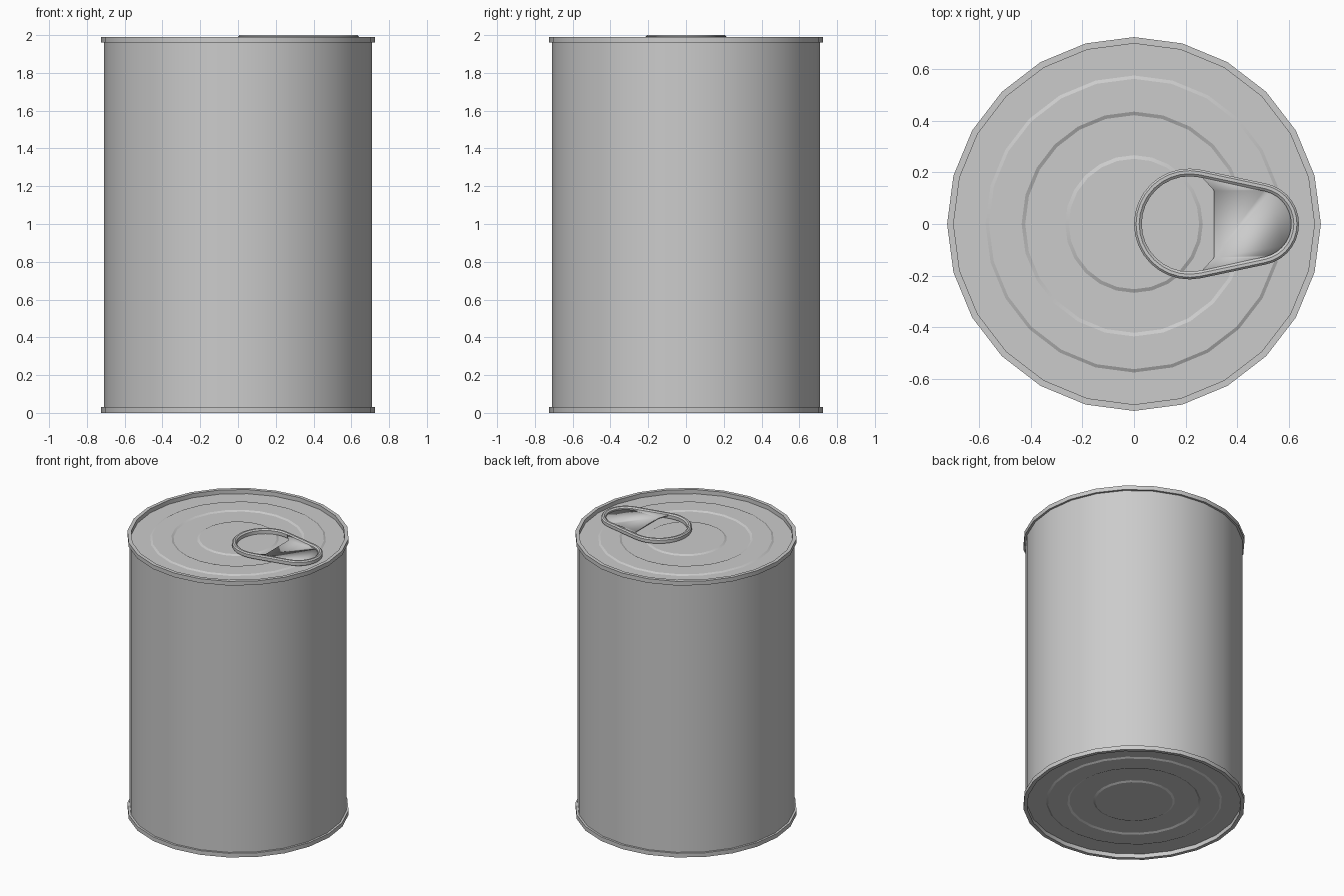
import bpy, bmesh, math

if "Cube" in bpy.data.objects:
    bpy.data.objects.remove(bpy.data.objects["Cube"])

SIDES = 24
TOP = 1.99


def finish(name, bm):
    bmesh.ops.remove_doubles(bm, verts=bm.verts, dist=1e-5)
    bmesh.ops.recalc_face_normals(bm, faces=bm.faces)
    me = bpy.data.meshes.new(name)
    bm.to_mesh(me)
    bm.free()
    ob = bpy.data.objects.new(name, me)
    bpy.context.collection.objects.link(ob)
    bpy.context.view_layer.objects.active = ob
    ob.select_set(True)
    bpy.ops.object.shade_smooth_by_angle(angle=math.radians(25))
    ob.select_set(False)
    return ob


def bridge(bm, loops, closed=False):
    rings = [[bm.verts.new(p) for p in loop] for loop in loops]
    pairs = list(zip(rings, rings[1:]))
    if closed:
        pairs.append((rings[-1], rings[0]))
    for a, b in pairs:
        for i in range(len(a)):
            j = (i + 1) % len(a)
            bm.faces.new((a[i], a[j], b[j], b[i]))
    return rings


def lathe(name, profile, cap=False):
    bm = bmesh.new()
    step = math.tau / SIDES
    rings = bridge(bm, [[(r * math.cos(i * step), r * math.sin(i * step), z)
                         for i in range(SIDES)] for r, z in profile])
    if cap:
        bm.faces.new(rings[-1])
    return finish(name, bm)


# Can wall
lathe("can_wall", [(0.71, 0.02), (0.71, TOP - 0.02)])

# Seamed ends with pressed concentric steps: radius, depth below the rim
END = [(0.708, 0.03), (0.725, 0.03), (0.725, 0), (0.70, 0), (0.70, 0.03),
       (0.576, 0.03), (0.563, 0.023), (0.436, 0.023), (0.422, 0.03),
       (0.267, 0.03), (0.253, 0.023)]
lathe("top_lid", [(r, TOP - d) for r, d in END], cap=True)
lathe("bottom_lid", [(r, d) for r, d in END], cap=True)

# Pull tab: teardrop outline made of a big and a small arc
BIG, SMALL, R1, R2 = 0.215, 0.48, 0.215, 0.16
A = math.acos((R1 - R2) / (SMALL - BIG))


def arc(cx, r, a0, a1, n, z):
    return [(cx + r * math.cos(a0 + (a1 - a0) * i / n),
             r * math.sin(a0 + (a1 - a0) * i / n), z) for i in range(n + 1)]


def teardrop(off, z):
    return (arc(BIG, R1 - off, A, math.tau - A, 18, z)
            + arc(SMALL, R2 - off, -A, A, 14, z))


# Rolled edge of the tab
bm = bmesh.new()
bridge(bm, [teardrop(o, z) for o, z in
            [(0.004, 1.966), (0, 1.972), (0, 1.992), (0.008, 2.0),
             (0.02, 2.0), (0.03, 1.992), (0.03, 1.968)]], closed=True)
finish("tab_rim", bm)

# Plate across the narrow half of the tab, with folded sides
bm = bmesh.new()
low, high, cut, half = 1.982, 1.994, 0.31, 0.13
a = math.asin(0.1299 / (R2 - 0.028))
nose = arc(SMALL, R2 - 0.028, -a, a, 12, low)
bm.faces.new([bm.verts.new(p) for p in
              [(cut, half, low), (cut, -half, low)] + nose])
for s in (-1, 1):
    bm.faces.new([bm.verts.new(p) for p in
                  [(cut, s * half, low), (nose[-1][0], s * nose[-1][1], low),
                   (0.51, s * 0.135, high), (0.262, s * 0.183, high)]])
plate = finish("tab_plate", bm)
for p in plate.data.polygons:
    if p.normal.z < 0:
        p.flip()
mod = plate.modifiers.new("thickness", "SOLIDIFY")
mod.thickness = 0.01
mod.offset = -1
